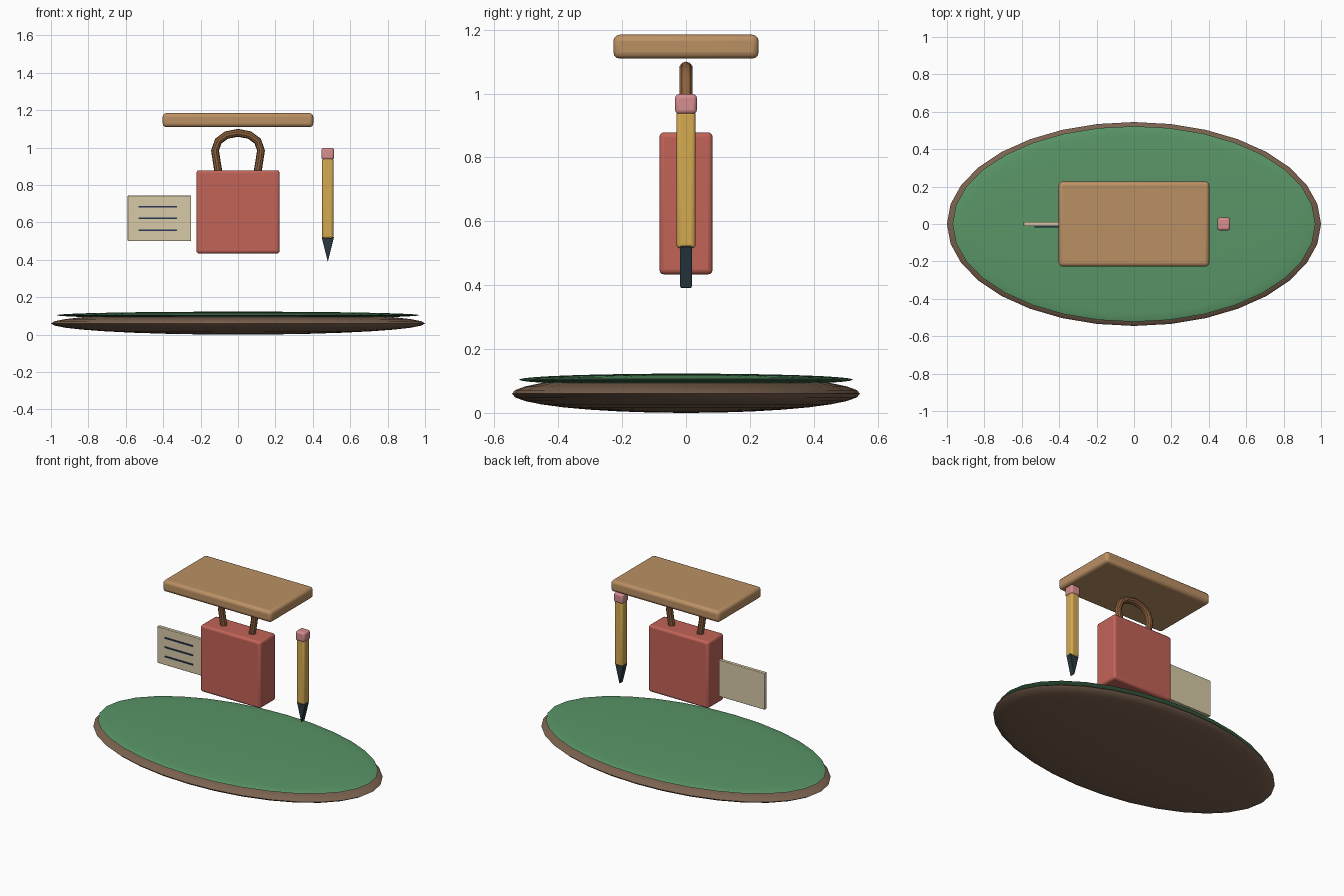
import bpy, bmesh, math
from mathutils import Matrix

if "Cube" in bpy.data.objects:
    bpy.data.objects.remove(bpy.data.objects["Cube"])


def material(name, rgb):
    m = bpy.data.materials.new(name)
    m.diffuse_color = (*[(c / 255) ** 2.2 for c in rgb], 1)
    m.use_nodes = True
    m.node_tree.nodes["Principled BSDF"].inputs["Base Color"].default_value = m.diffuse_color
    return m


BROWN = material("earth_brown", (122, 98, 80))
GREEN = material("felt_green", (90, 148, 103))
WOOD = material("wood_tan", (186, 143, 100))
RED = material("tag_red", (192, 99, 88))
LEATHER = material("handle_brown", (140, 98, 64))
PAPER = material("paper_cream", (214, 200, 165))
INK = material("ink_navy", (45, 58, 88))
YELLOW = material("pencil_yellow", (212, 168, 82))
PINK = material("eraser_pink", (212, 140, 142))
LEAD = material("lead_dark", (45, 60, 66))


def finish(bm, name, mat, bevel=0.0, segments=3):
    bmesh.ops.recalc_face_normals(bm, faces=bm.faces)
    mesh = bpy.data.meshes.new(name)
    bm.to_mesh(mesh)
    bm.free()
    ob = bpy.data.objects.new(name, mesh)
    bpy.context.collection.objects.link(ob)
    mesh.materials.append(mat)
    if bevel:
        mod = ob.modifiers.new("soft_edges", 'BEVEL')
        mod.width, mod.segments = bevel, segments
    bpy.ops.object.select_all(action='DESELECT')
    bpy.context.view_layer.objects.active = ob
    ob.select_set(True)
    bpy.ops.object.shade_smooth_by_angle(angle=math.radians(35))
    return ob


def box(name, centre, size, mat, bevel=0.0):
    bm = bmesh.new()
    bmesh.ops.create_cube(bm, size=1, matrix=Matrix.Translation(centre) @ Matrix.Diagonal((*size, 1)))
    return finish(bm, name, mat, bevel)


def ellipsoid(name, centre, radii, mat):
    bm = bmesh.new()
    bmesh.ops.create_uvsphere(bm, u_segments=32, v_segments=16, radius=1,
                              matrix=Matrix.Translation(centre) @ Matrix.Diagonal((*radii, 1)))
    return finish(bm, name, mat)


# Lens-shaped base with a thin green top
ellipsoid("base_disc", (0, 0, 0.06), (1.0, 0.545, 0.06), BROWN)
ellipsoid("green_top", (0, 0, 0.104), (0.97, 0.523, 0.019), GREEN)

# Floating board and bag body
box("top_board", (0, 0, 1.147), (0.805, 0.455, 0.075), WOOD, 0.02)
box("bag_body", (0, 0, 0.656), (0.445, 0.167, 0.445), RED, 0.015)

# Horseshoe handle swept along a short mirrored path
half = [(0.105, 0.87), (0.123, 0.985), (0.105, 1.035), (0.062, 1.067)]
path = [(-x, z) for x, z in half] + [(0, 1.079)] + [(x, z) for x, z in reversed(half)]
bm = bmesh.new()
rings, sides, r = [], 10, 0.021
for i, (x, z) in enumerate(path):
    a, b = path[max(i - 1, 0)], path[min(i + 1, len(path) - 1)]
    t = math.atan2(b[1] - a[1], b[0] - a[0])
    ring = []
    for k in range(sides):
        u = 2 * math.pi * k / sides
        n = r * math.cos(u)
        ring.append(bm.verts.new((x - n * math.sin(t), r * math.sin(u), z + n * math.cos(t))))
    rings.append(ring)
for p, q in zip(rings, rings[1:]):
    for k in range(sides):
        j = (k + 1) % sides
        bm.faces.new((p[k], p[j], q[j], q[k]))
bm.faces.new(rings[0])
bm.faces.new(rings[-1])
finish(bm, "handle", LEATHER)

# Note card with three ruled lines on the front
box("note_card", (-0.42, 0, 0.622), (0.34, 0.024, 0.244), PAPER, 0.004)
for i, z in enumerate((0.683, 0.621, 0.559)):
    box(f"ruled_line_{i + 1}", (-0.428, -0.014, z), (0.206, 0.009, 0.008), INK)

# Pencil: shaft, eraser and wedge-shaped point
box("pencil_shaft", (0.48, 0, 0.73), (0.06, 0.06, 0.43), YELLOW, 0.012)
box("pencil_eraser", (0.48, 0, 0.967), (0.068, 0.068, 0.062), PINK, 0.012)
bm = bmesh.new()
tri = [(0.447, 0.522), (0.513, 0.522), (0.48, 0.39)]
front, back = [[bm.verts.new((x, y, z)) for x, z in tri] for y in (-0.019, 0.019)]
bm.faces.new(front)
bm.faces.new(back)
for k in range(3):
    j = (k + 1) % 3
    bm.faces.new((front[k], front[j], back[j], back[k]))
finish(bm, "pencil_point", LEAD, 0.003, 2)
